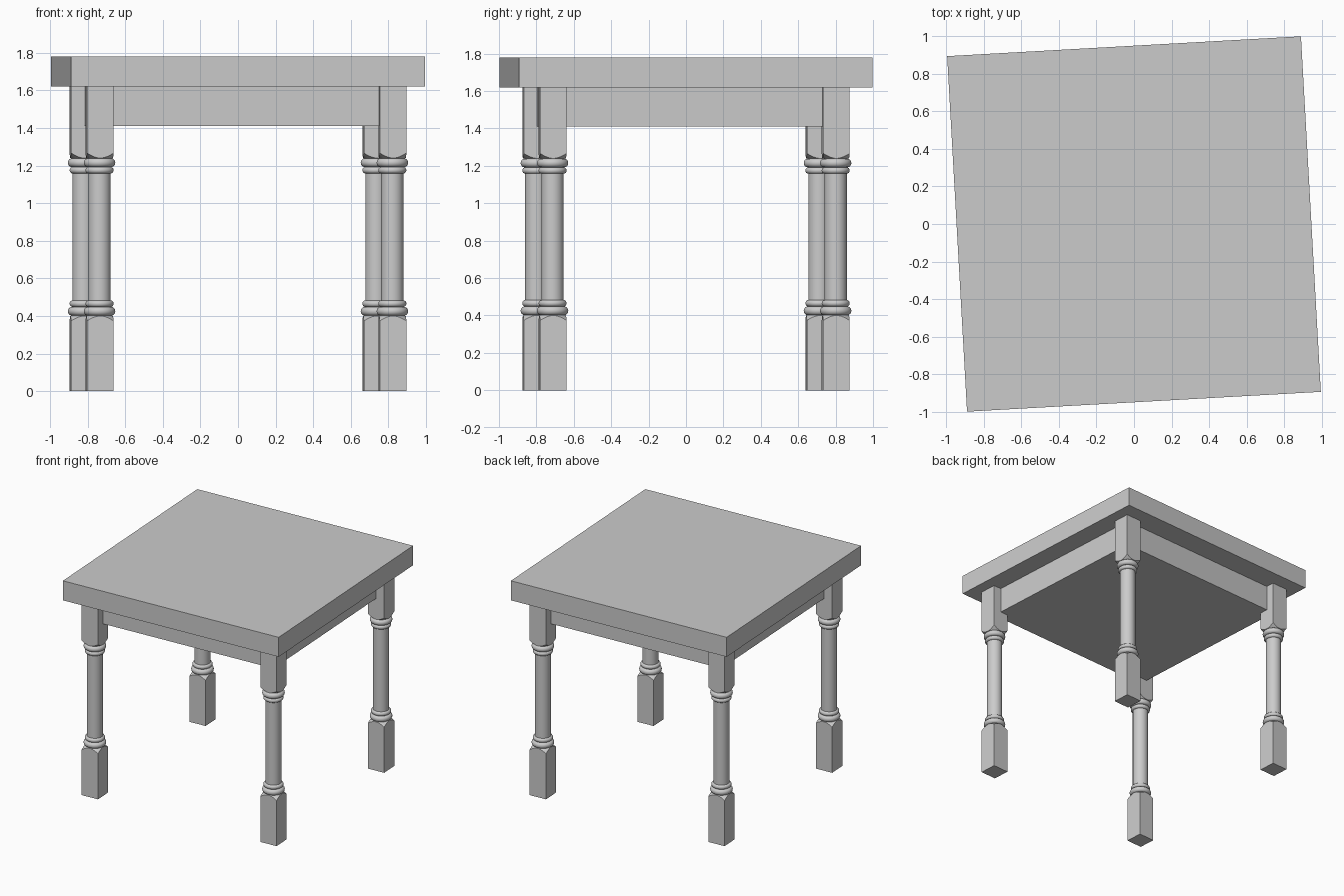
import bpy, bmesh
from math import sin, cos, pi, radians
from mathutils import Matrix

if "Cube" in bpy.data.objects:
    bpy.data.objects.remove(bpy.data.objects["Cube"])

TURN = Matrix.Rotation(radians(3.2), 4, 'Z')   # whole table sits slightly turned
LEG_X, LEG_Y = 0.78, 0.758                     # leg centres
HALF = 0.071                                   # half width of square leg blocks
MID = 0.82                                     # turned section mirrors about this height
SIDES = 48


def box(name, sx, sy, z0, z1):
    bm = bmesh.new()
    bmesh.ops.create_cube(bm, size=1, matrix=Matrix.Translation((0, 0, (z0 + z1) / 2))
                          @ Matrix.Diagonal((sx, sy, z1 - z0, 1)))
    bm.transform(TURN)
    mesh = bpy.data.meshes.new(name)
    bm.to_mesh(mesh)
    bm.free()
    bpy.context.collection.objects.link(bpy.data.objects.new(name, mesh))


def bead(z, height, base, peak, steps=8):
    """Half-round moulding as (radius, z) points."""
    return [(base + (peak - base) * sin(pi * i / steps), z - height / 2 * cos(pi * i / steps))
            for i in range(steps + 1)]


def square_ring(z, drop=0.0):
    """Square outline; drop lowers corners where the lathe cone cuts the block."""
    pts = []
    for k in range(SIDES):
        a = 2 * pi * k / SIDES
        r = HALF / max(abs(cos(a)), abs(sin(a)))
        pts.append((r * cos(a), r * sin(a), z - drop * (r - HALF)))
    return pts


def round_ring(r, z):
    return [(r * cos(2 * pi * k / SIDES), r * sin(2 * pi * k / SIDES), z) for k in range(SIDES)]


def leg_mesh():
    half = [(0.066, 0.402)] + bead(0.425, 0.046, 0.063, 0.084) + bead(0.465, 0.034, 0.0595, 0.075)
    profile = half + [(r, 2 * MID - z) for r, z in reversed(half)]
    rings = [square_ring(0), square_ring(0.4, 0.9)]
    rings += [round_ring(r, z) for r, z in profile]
    rings += [square_ring(2 * MID - 0.4, -0.9), square_ring(1.62)]
    bm = bmesh.new()
    loops = [[bm.verts.new(p) for p in ring] for ring in rings]
    for lo, hi in zip(loops, loops[1:]):
        for k in range(SIDES):
            n = (k + 1) % SIDES
            bm.faces.new((lo[k], lo[n], hi[n], hi[k]))
    bm.faces.new(loops[0][::-1])
    bm.faces.new(loops[-1])
    mesh = bpy.data.meshes.new("turned_leg")
    bm.to_mesh(mesh)
    bm.free()
    return mesh


# Table top and the solid frame beneath it
box("table_top", 1.885, 1.894, 1.62, 1.78)
box("apron", 2 * LEG_X, 2 * LEG_Y, 1.41, 1.62)

# Four turned legs sharing one mesh
mesh = leg_mesh()
for sx, side in ((-1, "left"), (1, "right")):
    for sy, end in ((-1, "front"), (1, "back")):
        leg = bpy.data.objects.new(f"{end}_{side}_leg", mesh)
        leg.matrix_world = TURN @ Matrix.Translation((sx * LEG_X, sy * LEG_Y, 0))
        bpy.context.collection.objects.link(leg)

bpy.ops.object.select_all(action='DESELECT')
leg.select_set(True)
bpy.context.view_layer.objects.active = leg
bpy.ops.object.shade_smooth_by_angle(angle=radians(30))
